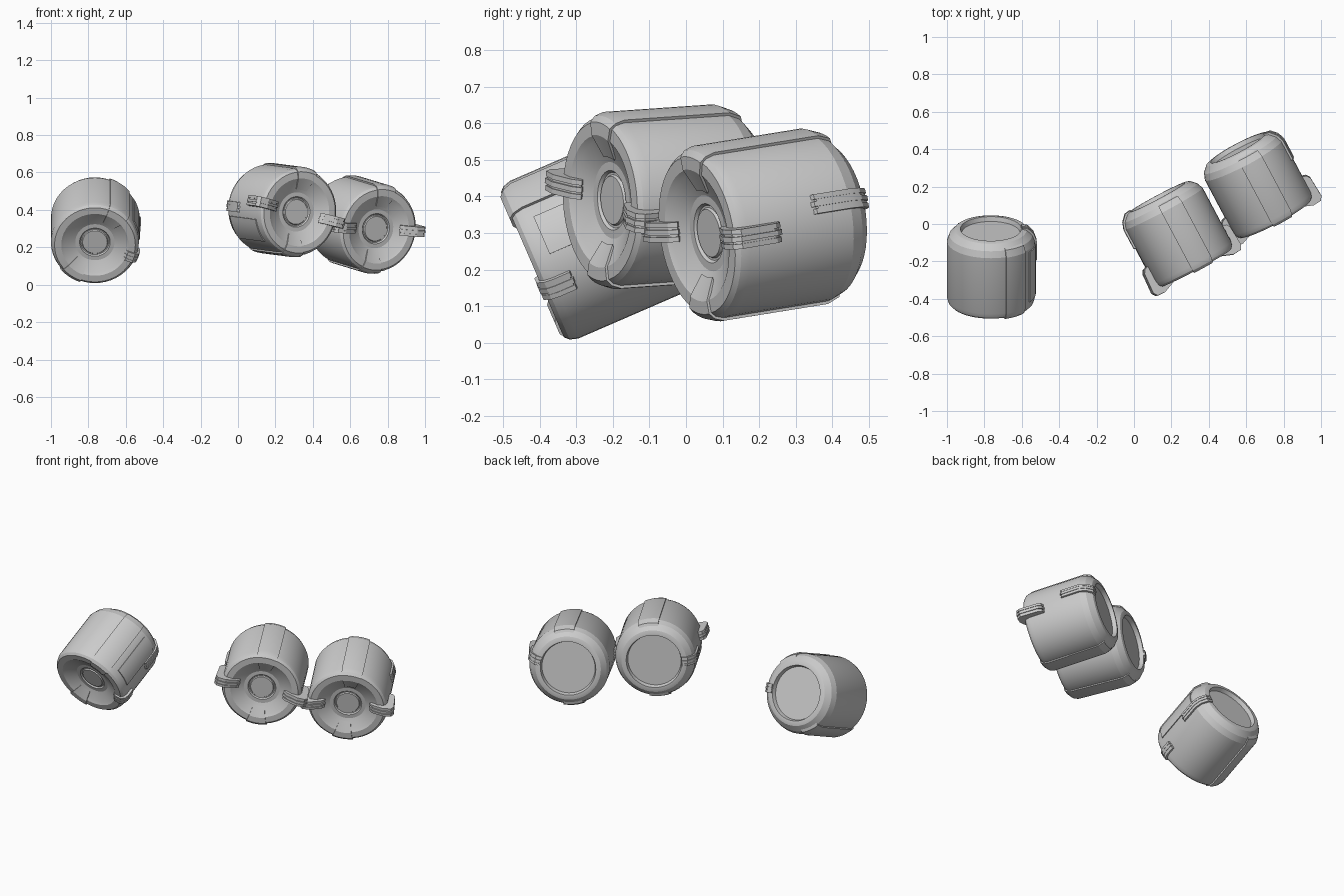
import bpy, bmesh, math
from mathutils import Matrix, Vector

if "Cube" in bpy.data.objects:
    bpy.data.objects.remove(bpy.data.objects["Cube"])

SEG = 48


def finish(name, bm, frame):
    bmesh.ops.remove_doubles(bm, verts=bm.verts, dist=1e-5)
    bmesh.ops.recalc_face_normals(bm, faces=bm.faces)
    mesh = bpy.data.meshes.new(name)
    bm.to_mesh(mesh)
    bm.free()
    ob = bpy.data.objects.new(name, mesh)
    bpy.context.collection.objects.link(ob)
    ob.matrix_world = frame
    bpy.ops.object.select_all(action='DESELECT')
    ob.select_set(True)
    bpy.context.view_layer.objects.active = ob
    bpy.ops.object.shade_smooth_by_angle(angle=math.radians(20))
    return ob


def revolve(name, profile, frame, a0=0, a1=360):
    """Sweep an (r, depth) profile about the pod axis; partial sweeps are closed solids."""
    full = a1 - a0 >= 360
    steps = SEG if full else max(3, round((a1 - a0) / 5))
    bm = bmesh.new()
    rings = []
    for i in range(steps if full else steps + 1):
        a = math.radians(a0 + (a1 - a0) * i / steps)
        rings.append([bm.verts.new((r * math.cos(a), s, r * math.sin(a))) for r, s in profile])
    n = len(profile)
    for i in range(steps):
        p, q = rings[i], rings[(i + 1) % len(rings)]
        for j in range(n - 1 if full else n):
            k = (j + 1) % n
            bm.faces.new((p[j], p[k], q[k], q[j]))
    if not full:
        bm.faces.new(rings[0])
        bm.faces.new(rings[-1][::-1])
    return finish(name, bm, frame)


def ribbed_strap(name, profile, frame, angle):
    """Three ribs on a slightly sunk base, each an extruded (r, depth) outline."""
    a = math.radians(angle)
    out, side = Vector((math.cos(a), 0, math.sin(a))), Vector((-math.sin(a), 0, math.cos(a)))
    cr = sum(p[0] for p in profile) / len(profile)
    cs = sum(p[1] for p in profile) / len(profile)
    bm = bmesh.new()
    for off, half, scale in ((0, 0.027, 0.94), (-0.020, 0.007, 1), (0, 0.007, 1.03), (0.020, 0.007, 1)):
        caps = []
        for t in (off - half, off + half):
            caps.append([bm.verts.new(out * (cr + (r - cr) * scale) + side * t
                                      + Vector((0, cs + (s - cs) * scale, 0))) for r, s in profile])
        p, q = caps
        for j in range(len(p)):
            k = (j + 1) % len(p)
            bm.faces.new((p[j], p[k], q[k], q[j]))
        bm.faces.new(p)
        bm.faces.new(q[::-1])
    return finish(name, bm, frame)


BODY = [(0, .037), (.066, .037), (.070, .044), (.076, .044), (.082, .036), (.105, .036),
        (.165, .010), (.180, 0), (.216, 0), (.228, .012), (.235, .035), (.235, .36),
        (.222, .395), (.192, .425), (.175, .430), (.163, .430), (.156, .405), (0, .405)]
BAND = [(.120, .024), (.160, .004), (.182, -.007), (.218, -.007), (.234, .008), (.243, .035),
        (.243, .36), (.229, .398), (.210, .405), (.210, .03), (.150, .03)]
CLIP = [(.130, .012), (.150, -.008), (.215, -.033), (.260, -.030), (.275, -.008),
        (.268, .105), (.255, .125), (.225, .135), (.225, .03), (.150, .03)]
SMALL_CLIP = [(.165, .008), (.180, -.010), (.220, -.010), (.240, .010), (.247, .035),
              (.247, .085), (.225, .09), (.210, .03)]
TAIL = [(.225, .24), (.244, .25), (.244, .36), (.230, .40), (.198, .434), (.165, .438),
        (.165, .42), (.195, .41), (.215, .38)]
PLATE = [(.225, .055), (.240, .055), (.240, .345), (.225, .345)]

# pods: front centre, facing direction, band angles, clip list, tail strip, side plate
PODS = [
    ("left_pod", (-.765, -.42, .213), (0, -.918, -.398), (55, 235),
     [(SMALL_CLIP, -20)], -5, (2, 30)),
    ("middle_pod", (.329, -.235, .387), (.469, -.881, -.061), (80, 262),
     [(CLIP, 167), (CLIP, -13)], 177, (190, 222)),
    ("right_pod", (.754, .03, .294), (.465, -.875, -.141), (82, 262),
     [(CLIP, 177), (CLIP, -2)], 12, None),
]

for name, origin, facing, bands, clips, tail, plate in PODS:
    back = -Vector(facing).normalized()
    right = back.cross(Vector((0, 0, 1))).normalized()
    up = right.cross(back)
    frame = Matrix.Translation(origin) @ Matrix((right, back, up)).transposed().to_4x4()
    # barrel with dished front and recessed back
    revolve(name + "_barrel", BODY, frame)
    # raised lengthwise bands wrapping over the rims
    for i, a in enumerate(bands):
        revolve(f"{name}_band_{i}", BAND, frame, a - 15, a + 15)
    # ribbed front clips and rear strap
    for i, (shape, a) in enumerate(clips):
        ribbed_strap(f"{name}_clip_{i}", shape, frame, a)
    ribbed_strap(name + "_rear_strap", TAIL, frame, tail)
    # side access plate
    if plate:
        revolve(name + "_side_plate", PLATE, frame, *plate)
